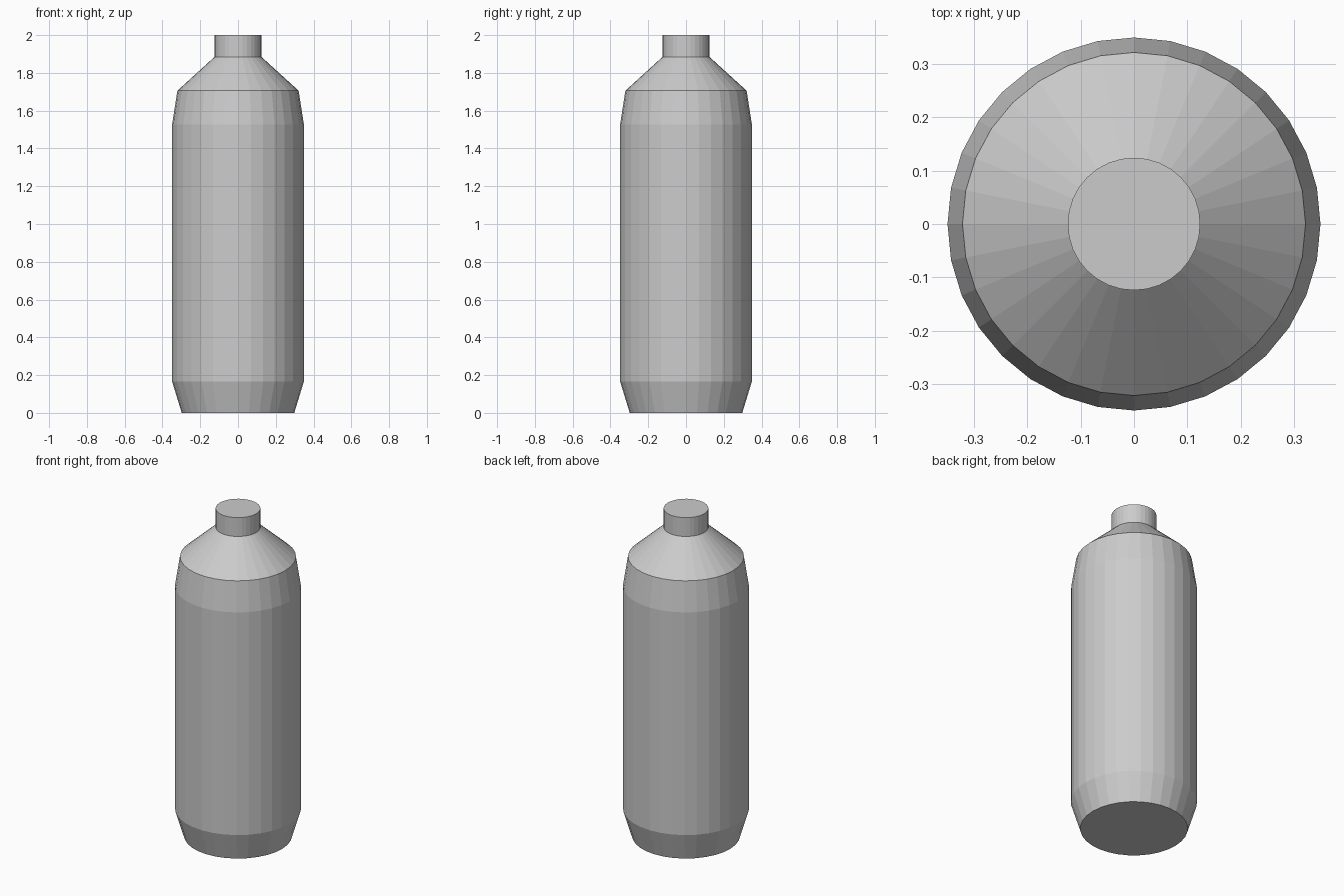
import bpy, bmesh
from math import cos, sin, tau

if "Cube" in bpy.data.objects:
    bpy.data.objects.remove(bpy.data.objects["Cube"])

SIDES = 32

# Bottle outline from base to neck: (radius, height)
PROFILE = [(0.298, 0.0), (0.349, 0.167), (0.349, 1.526),
           (0.321, 1.706), (0.124, 1.885), (0.124, 2.0)]


def lathe(name, profile, sides):
    """Revolve a profile around z, closing both ends with flat caps."""
    bm = bmesh.new()
    rings = [[bm.verts.new((r * cos(tau * i / sides), r * sin(tau * i / sides), z))
              for i in range(sides)] for r, z in profile]
    for low, high in zip(rings, rings[1:]):
        for i in range(sides):
            j = (i + 1) % sides
            bm.faces.new((low[i], low[j], high[j], high[i]))
    bm.faces.new(rings[0][::-1])
    bm.faces.new(rings[-1])
    mesh = bpy.data.meshes.new(name)
    bm.to_mesh(mesh)
    bm.free()
    obj = bpy.data.objects.new(name, mesh)
    bpy.context.collection.objects.link(obj)
    return obj


# Bottle with tapered foot, straight body, sloped shoulder and short neck
lathe("bottle", PROFILE, SIDES)
